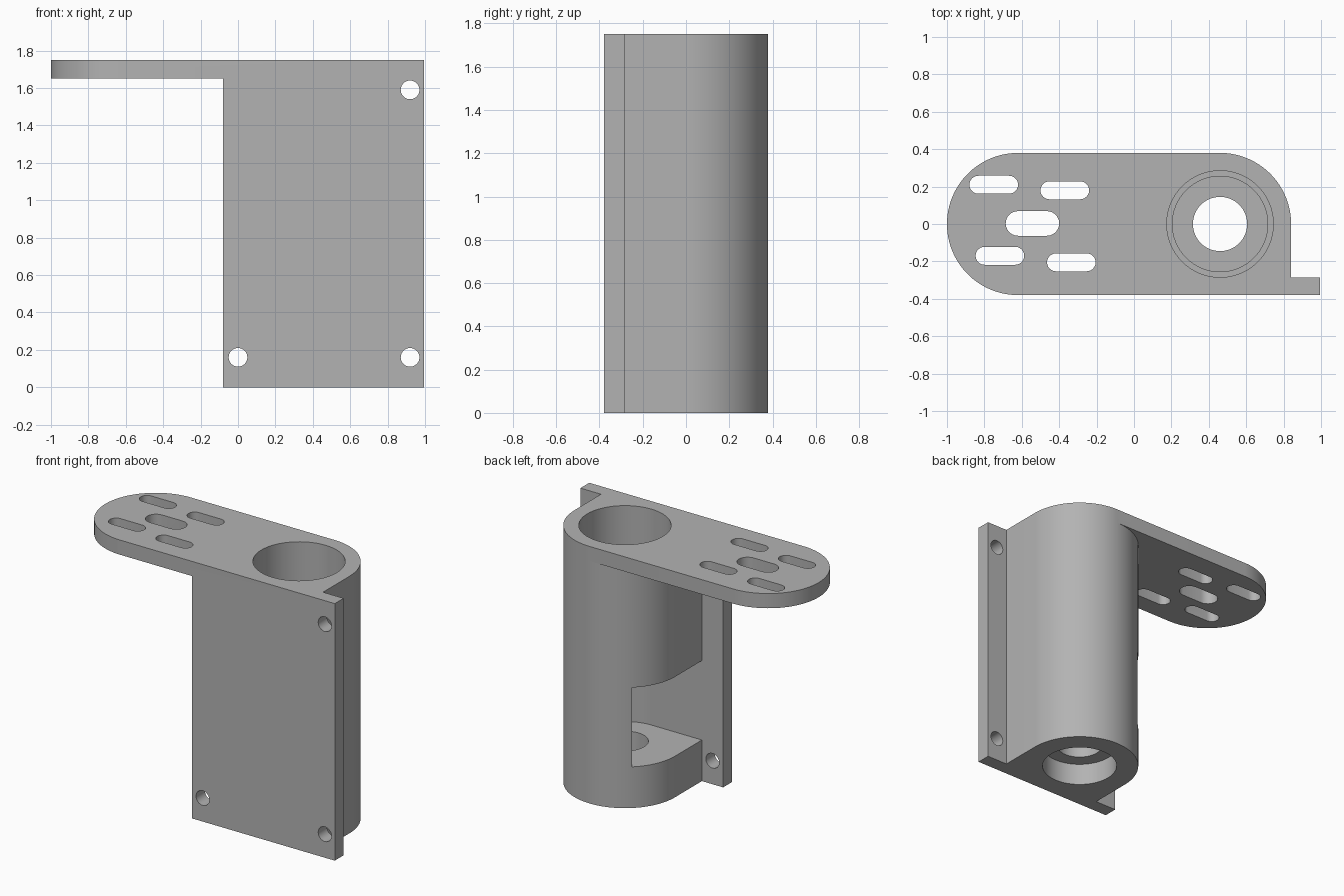
import bpy, bmesh, math
from mathutils import Matrix

if "Cube" in bpy.data.objects:
    bpy.data.objects.remove(bpy.data.objects["Cube"])

CX, R, T = 0.46, 0.38, -0.285      # barrel centre, outer radius, rear face of the flange


def arc(cx, cy, r, a0, a1, n):
    return [(cx + r * math.cos(math.radians(a0 + (a1 - a0) * i / n)),
             cy + r * math.sin(math.radians(a0 + (a1 - a0) * i / n))) for i in range(n + 1)]


def extrude(name, outline, z0, z1):
    """Prism from a closed counter-clockwise outline."""
    bm = bmesh.new()
    face = bm.faces.new([bm.verts.new((x, y, z0)) for x, y in outline])
    top = bmesh.ops.extrude_face_region(bm, geom=[face])["geom"]
    bmesh.ops.translate(bm, vec=(0, 0, z1 - z0),
                        verts=[v for v in top if isinstance(v, bmesh.types.BMVert)])
    bmesh.ops.recalc_face_normals(bm, faces=bm.faces)
    me = bpy.data.meshes.new(name)
    bm.to_mesh(me)
    bm.free()
    ob = bpy.data.objects.new(name, me)
    bpy.context.collection.objects.link(ob)
    return ob


def disc(r, n=64):
    return arc(CX, 0, r, 0, 360, n)[:-1]


def slot(cx, cy, length, r):
    h = length / 2 - r
    return arc(cx + h, cy, r, -90, 90, 12) + arc(cx - h, cy, r, 90, 270, 12)


def combine(target, other, operation):
    mod = target.modifiers.new("cut", "BOOLEAN")
    mod.operation, mod.solver, mod.object = operation, "EXACT", other
    bpy.context.view_layer.objects.active = target
    bpy.ops.object.modifier_apply(modifier=mod.name)
    bpy.data.objects.remove(other, do_unlink=True)


# barrel with its mounting flange
bracket = extrude("motor_bracket",
                  [(-0.08, -R), (0.995, -R), (0.995, T), (CX + R, T)]
                  + arc(CX, 0, R, 0, 180, 64) + [(CX - R, T), (-0.08, T)], 0, 1.70)

# top plate with rounded end
plate = extrude("top_plate",
                [(0.995, -R), (0.995, T), (CX + R, T)] + arc(CX, 0, R, 0, 90, 32)
                + arc(-0.62, 0, R, 90, 270, 64), 1.65, 1.75)
combine(bracket, plate, "UNION")

# bore, lip, shaft hole and bottom recess
for r, z0, z1 in [(0.285, 0.92, 1.9), (0.255, 0.6, 1.0), (0.145, 0.1, 0.4), (0.24, -0.1, 0.15)]:
    combine(bracket, extrude("bore_cutter", disc(r), z0, z1), "DIFFERENCE")

# side window opening into the chamber
window = extrude("window_cutter", [(-0.3, -0.285)] + arc(CX, 0, 0.285, -90, 90, 32) + [(-0.3, 0.285)],
                 0.28, 0.82)
combine(bracket, window, "DIFFERENCE")

# slots in the top plate
for cx, cy, length, r in [(-0.75, 0.21, 0.26, 0.048), (-0.37, 0.18, 0.26, 0.048),
                          (-0.543, 0.003, 0.286, 0.066), (-0.717, -0.17, 0.26, 0.048),
                          (-0.335, -0.205, 0.26, 0.048)]:
    combine(bracket, extrude("slot_cutter", slot(cx, cy, length, r), 1.5, 1.9), "DIFFERENCE")

# screw holes through the flange
for x, z in [(0.0, 0.16), (0.92, 0.16), (0.92, 1.59)]:
    hole = extrude("screw_cutter", arc(0, 0, 0.05, 0, 360, 32)[:-1], -0.1, 0.1)
    hole.data.transform(Matrix.Translation((x, -0.33, z)) @ Matrix.Rotation(math.pi / 2, 4, "X"))
    combine(bracket, hole, "DIFFERENCE")

# grey finish, smooth curves with sharp edges
grey = bpy.data.materials.new("plain_grey")
grey.diffuse_color = (0.45, 0.45, 0.45, 1)
grey.use_nodes = True
grey.node_tree.nodes["Principled BSDF"].inputs["Base Color"].default_value = grey.diffuse_color
bracket.data.materials.clear()
bracket.data.materials.append(grey)
for p in bracket.data.polygons:
    p.material_index = 0
bpy.context.view_layer.objects.active = bracket
bracket.select_set(True)
bpy.ops.object.shade_smooth_by_angle(angle=math.radians(30))
